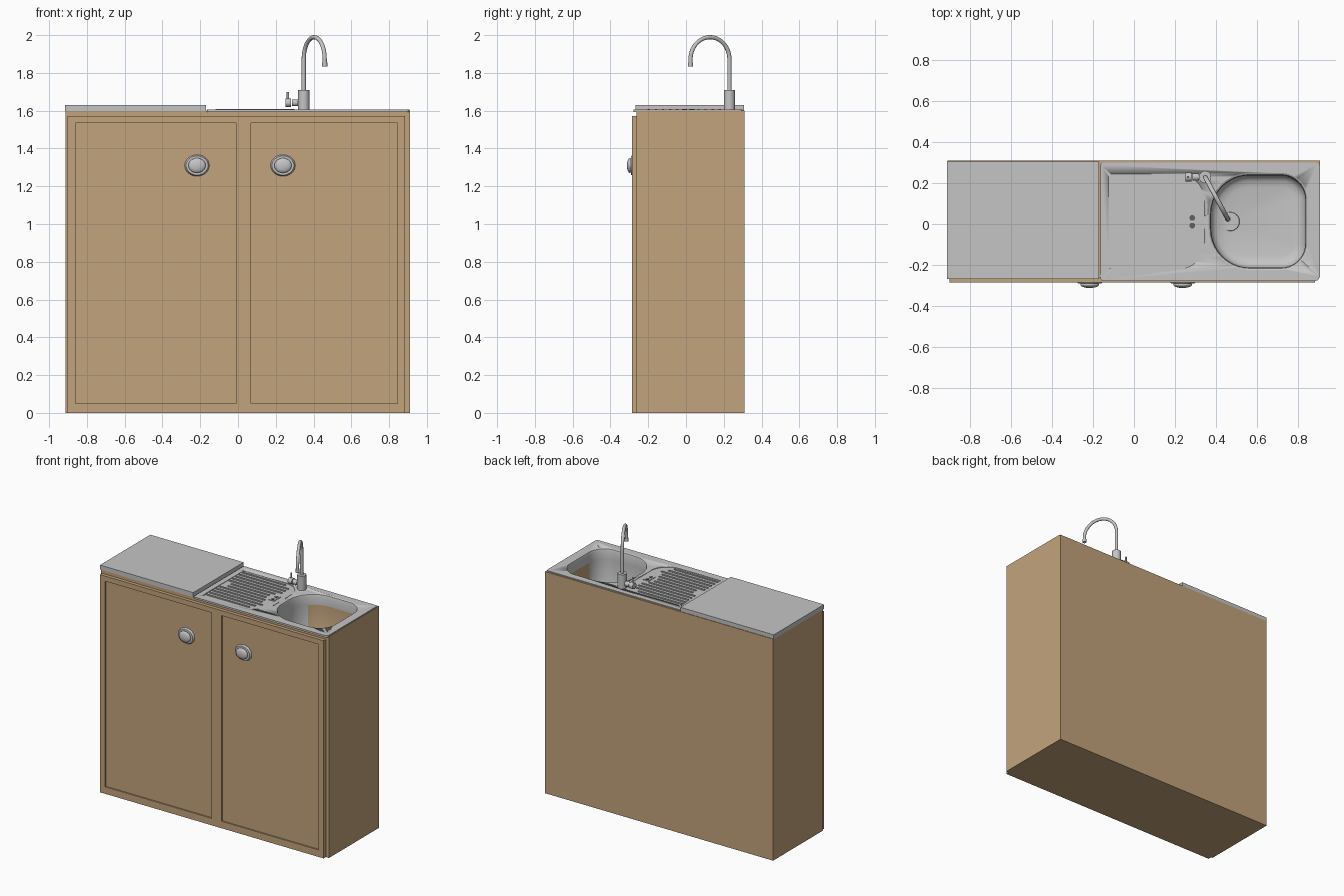
import bpy, bmesh, math
from mathutils import Vector

if "Cube" in bpy.data.objects:
    bpy.data.objects.remove(bpy.data.objects["Cube"])


def material(name, col):
    m = bpy.data.materials.new(name)
    m.diffuse_color = (*col, 1)
    m.use_nodes = True
    m.node_tree.nodes["Principled BSDF"].inputs["Base Color"].default_value = m.diffuse_color
    return m


WOOD = material("light wood", (0.54, 0.37, 0.20))
STEEL = material("steel grey", (0.56, 0.56, 0.56))
DARK = material("dark grey", (0.12, 0.12, 0.12))


def finish(name, bm, mats, smooth=True):
    me = bpy.data.meshes.new(name)
    bm.to_mesh(me)
    bm.free()
    ob = bpy.data.objects.new(name, me)
    bpy.context.collection.objects.link(ob)
    for m in mats:
        me.materials.append(m)
    if smooth:
        bpy.ops.object.select_all(action='DESELECT')
        ob.select_set(True)
        bpy.context.view_layer.objects.active = ob
        bpy.ops.object.shade_smooth_by_angle(angle=math.radians(35))
    return ob


def box(name, lo, hi, mat):
    bm = bmesh.new()
    bmesh.ops.create_cube(bm, size=1)
    for v in bm.verts:
        v.co = [(a + b) / 2 + c * (b - a) for a, b, c in zip(lo, hi, v.co)]
    return finish(name, bm, [mat], False)


def cylinder(name, p, q, r, mat, r2=None, n=24):
    p, q = Vector(p), Vector(q)
    bm = bmesh.new()
    bmesh.ops.create_cone(bm, cap_ends=True, segments=n, radius1=r,
                          radius2=r if r2 is None else r2, depth=(q - p).length)
    rot = (q - p).to_track_quat('Z', 'Y')
    for v in bm.verts:
        v.co = rot @ v.co + (p + q) / 2
    return finish(name, bm, [mat])


def rounded(x0, x1, y0, y1, rl, rr, n=10):
    """Counter-clockwise rounded rectangle, left and right corner radii."""
    pts = []
    for cx, cy, r, a in ((x1 - rr, y1 - rr, rr, 0), (x0 + rl, y1 - rl, rl, 90),
                         (x0 + rl, y0 + rl, rl, 180), (x1 - rr, y0 + rr, rr, 270)):
        for i in range(n + 1):
            t = math.radians(a + 90 * i / n)
            pts.append((cx + r * math.cos(t), cy + r * math.sin(t)))
    return pts


def prism(name, pts, z0, z1, mat):
    bm = bmesh.new()
    f = bm.faces.new([bm.verts.new((x, y, z0)) for x, y in pts])
    ext = bmesh.ops.extrude_face_region(bm, geom=[f])
    for v in ext['geom']:
        if isinstance(v, bmesh.types.BMVert):
            v.co.z = z1
    bmesh.ops.recalc_face_normals(bm, faces=bm.faces)
    return finish(name, bm, [mat])


def cut(ob, cutter):
    cutter.hide_render = True
    cutter.hide_viewport = True
    mod = ob.modifiers.new("cut", 'BOOLEAN')
    mod.operation, mod.solver, mod.object = 'DIFFERENCE', 'EXACT', cutter


# Cabinet carcass: bottom, sides, back and front, open at the top
X0, X1, Y0, Y1 = -0.913, 0.91, -0.262, 0.31
box("cabinet_bottom", (X0, Y0, 0), (X1, Y1, 0.02), WOOD)
bm = bmesh.new()
rings = [[bm.verts.new((x, y, z)) for x, y in
          ((X0 + d, Y0 + d), (X1 - d, Y0 + d), (X1 - d, Y1 - d), (X0 + d, Y1 - d))]
         for d, z in ((0, 0), (0, 1.6), (0.015, 1.6), (0.015, 0.02))]
for a, b in zip(rings, rings[1:]):
    for i in range(4):
        j = (i + 1) % 4
        bm.faces.new((a[i], a[j], b[j], b[i]))
finish("cabinet_walls", bm, [WOOD], False)
box("cabinet_top_panel", (X0 + 0.015, Y0 + 0.015, 1.57), (0.33, Y1 - 0.015, 1.594), WOOD)

# Front with two recessed door panels
xs = [-0.902, -0.86, -0.01, 0.07, 0.845, 0.885]
zs = [0, 0.05, 1.535, 1.572]
bm = bmesh.new()
g = [[bm.verts.new((x, -0.287, z)) for x in xs] for z in zs]
cells = {(i, j): bm.faces.new((g[j][i], g[j][i + 1], g[j + 1][i + 1], g[j + 1][i]))
         for j in range(3) for i in range(5)}
ext = bmesh.ops.extrude_edge_only(bm, edges=[e for e in bm.edges if e.is_boundary])
for v in ext['geom']:
    if isinstance(v, bmesh.types.BMVert):
        v.co.y = Y0
for key in ((1, 1), (3, 1)):
    f = bmesh.ops.extrude_discrete_faces(bm, faces=[cells[key]])['faces'][0]
    for v in f.verts:
        v.co.y += 0.01
    top_edges = list(f.edges)
    # walls of the recess
    old = [g[1][key[0]], g[1][key[0] + 1], g[2][key[0] + 1], g[2][key[0]]]
    if len(f.edges[0].link_faces) == 1:
        new = list(f.verts)
        for k in range(4):
            bm.faces.new((old[k], old[(k + 1) % 4], new[(k + 1) % 4], new[k]))
bmesh.ops.recalc_face_normals(bm, faces=bm.faces)
finish("door_front", bm, [WOOD], False)

# Door knobs: flat oval plate with a domed button
for side, x in (("left", -0.217), ("right", 0.238)):
    plate = cylinder(side + "_knob_plate", (0, 0, 0), (0, -0.014, 0), 0.066, STEEL, 0.058, 32)
    plate.location = (x, -0.276, 1.31)
    plate.scale = (1, 1, 0.87)
    bm = bmesh.new()
    bmesh.ops.create_uvsphere(bm, u_segments=32, v_segments=16, radius=1)
    for v in bm.verts:
        v.co = (x + v.co.x * 0.046, -0.297 + v.co.y * 0.016, 1.31 + v.co.z * 0.039)
    finish(side + "_knob", bm, [STEEL])

# Worktop board
box("worktop_board", (-0.915, -0.268, 1.598), (-0.17, 0.306, 1.63), STEEL)

# Sink sheet with bowl opening and shallow drainer recess
TOP = 1.607
sheet = prism("sink_sheet", rounded(-0.163, 0.907, -0.278, 0.3, 0.012, 0.02, 5), 1.594, TOP, STEEL)
BX0, BX1, BY0, BY1 = 0.365, 0.85, -0.225, 0.25
cut(sheet, prism("bowl_cutter", rounded(BX0, BX1, BY0, BY1, 0.2, 0.13), 1.5, 1.7, STEEL))
cut(sheet, prism("drainer_cutter", rounded(-0.125, 0.345, -0.222, 0.245, 0.02, 0.13),
                 TOP - 0.004, 1.7, STEEL))

# Bowl: lofted rounded rings closing on the drain; right and back walls show wood
levels = [(0, TOP), (0.008, 1.603), (0.012, 1.592), (0.012, 1.53), (0.012, 1.36),
          (0.02, 1.338), (0.04, 1.322), (0.07, 1.317)]
bm = bmesh.new()
rings = [[bm.verts.new((x, y, z)) for x, y in
          rounded(BX0 + d, BX1 - d, BY0 + d, BY1 - d, 0.2 - d, 0.13 - d)] for d, z in levels]
n = len(rings[0])
for k, (a, b) in enumerate(zip(rings, rings[1:])):
    for i in range(n):
        j = (i + 1) % n
        f = bm.faces.new((a[i], a[j], b[j], b[i]))
        c = f.calc_center_median()
        f.material_index = int(k == 3 and c.x > 0.44 and c.y > -0.1)
hub = bm.verts.new((0.47, 0.012, 1.305))
for i in range(n):
    bm.faces.new((rings[-1][i], rings[-1][(i + 1) % n], hub))
finish("sink_bowl", bm, [STEEL, WOOD])
cylinder("drain_ring", (0.47, 0.012, 1.3), (0.47, 0.012, 1.313), 0.05, STEEL, 0.045)
cylinder("drain_strainer", (0.47, 0.012, 1.3), (0.47, 0.012, 1.315), 0.028, STEEL)

# Drainer ridges, longer at the sides and shorter beside the overflow
for i in range(12):
    y = 0.216 - i * 0.0375
    start = -0.075 if i in (5, 6) else -0.118
    end = 0.23 if i in (0, 5, 6, 11) else 0.28 if i in (1, 2, 3, 9) else 0.25
    box(f"drainer_ridge_{i + 1}", (start, y - 0.006, 1.6), (end, y + 0.006, 1.609), STEEL)

# Overflow plate with two holes
box("overflow_plate", (0.262, -0.028, 1.6), (0.308, 0.05, 1.607), STEEL)
for i, y in enumerate((-0.008, 0.03)):
    cylinder(f"overflow_hole_{i + 1}", (0.285, y, 1.605), (0.285, y, 1.608), 0.014, DARK)

# Tap: body, side valve, lever and swan-neck spout
TX, TY = 0.348, 0.23
cylinder("tap_body", (TX, TY, 1.598), (TX, TY, 1.71), 0.03, STEEL)
cylinder("tap_valve", (TX - 0.03, TY, 1.642), (0.285, TY, 1.642), 0.018, STEEL)
cylinder("tap_valve_cap", (0.281, TY, 1.642), (0.251, TY, 1.642), 0.022, STEEL)
cylinder("tap_lever", (0.264, TY, 1.65), (0.264, TY, 1.7), 0.006, STEEL, n=12)

end = Vector((0.459, 0.024))
start = Vector((TX, TY))
R = (end - start).length / 2
path = [(TX, TY, 1.7)]
for i in range(25):
    t = math.pi * i / 24
    p = start.lerp(end, (1 - math.cos(t)) / 2)
    path.append((p.x, p.y, 1.989 - R + R * math.sin(t)))
path.append((end.x, end.y, 1.845))
cu = bpy.data.curves.new("tap_spout", 'CURVE')
cu.dimensions = '3D'
cu.bevel_depth, cu.bevel_resolution, cu.use_fill_caps = 0.011, 4, True
sp = cu.splines.new('POLY')
sp.points.add(len(path) - 1)
for pt, co in zip(sp.points, path):
    pt.co = (*co, 1)
    pt.radius = 1
sp.use_smooth = True
cu.materials.append(STEEL)
bpy.context.collection.objects.link(bpy.data.objects.new("tap_spout", cu))
cylinder("tap_nozzle", (end.x, end.y, 1.856), (end.x, end.y, 1.834), 0.014, STEEL)
